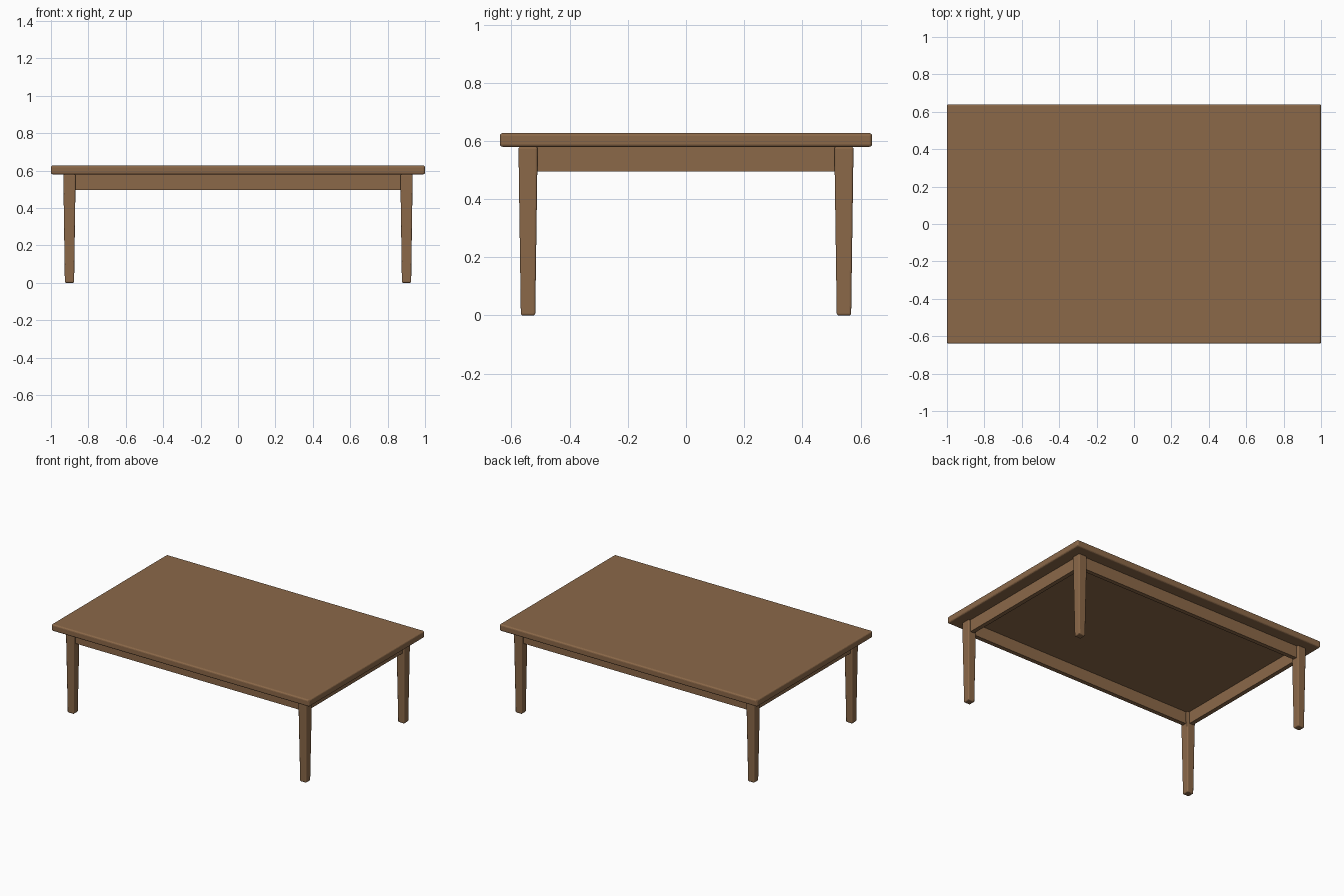
import bpy
import bmesh
from mathutils import Vector

cube = bpy.data.objects.get("Cube")
if cube:
    bpy.data.objects.remove(cube, do_unlink=True)

# One wood colour for the whole table
wood = bpy.data.materials.new("warm_brown_wood")
wood.use_nodes = True
WOOD_COLOUR = (0.26, 0.14, 0.066, 1)
wood.diffuse_color = WOOD_COLOUR
wood.node_tree.nodes["Principled BSDF"].inputs["Base Color"].default_value = WOOD_COLOUR


def box(name, centre, size, bevel=0.0, foot_scale=1.0):
    """Box with an optional taper towards the floor and rounded edges."""
    bm = bmesh.new()
    bmesh.ops.create_cube(bm, size=1)
    for v in bm.verts:
        taper = foot_scale if v.co.z < 0 else 1.0
        v.co = Vector((v.co.x * size[0] * taper, v.co.y * size[1] * taper, v.co.z * size[2]))
    mesh = bpy.data.meshes.new(name)
    bm.to_mesh(mesh)
    bm.free()
    mesh.materials.append(wood)
    obj = bpy.data.objects.new(name, mesh)
    obj.location = centre
    bpy.context.collection.objects.link(obj)
    if bevel:
        mod = obj.modifiers.new("rounded_edges", "BEVEL")
        mod.width = bevel
        mod.segments = 3
    return obj


TOP_Z, UNDERSIDE = 0.627, 0.58
LEG_X, LEG_Y, LEG_W = 0.901, 0.543, 0.066
APRON_H, APRON_T = 0.085, 0.03

# Table top
box("table_top", (0, 0, (TOP_Z + UNDERSIDE) / 2), (2, 1.28, TOP_Z - UNDERSIDE), 0.01)

# Tapered legs
for sx, side in ((1, "left"), (-1, "right")):
    for sy, end in ((-1, "front"), (1, "back")):
        box(f"{end}_{side}_leg", (sx * LEG_X, sy * LEG_Y, UNDERSIDE / 2),
            (LEG_W, LEG_W, UNDERSIDE), 0.007, 0.75)

# Apron rails between the legs
rail_z = UNDERSIDE - APRON_H / 2
for sy, end in ((-1, "front"), (1, "back")):
    box(f"{end}_apron", (0, sy * LEG_Y, rail_z), (2 * LEG_X - 0.04, APRON_T, APRON_H))
for sx, side in ((1, "left"), (-1, "right")):
    box(f"{side}_apron", (sx * LEG_X, 0, rail_z), (APRON_T, 2 * LEG_Y - 0.04, APRON_H))
